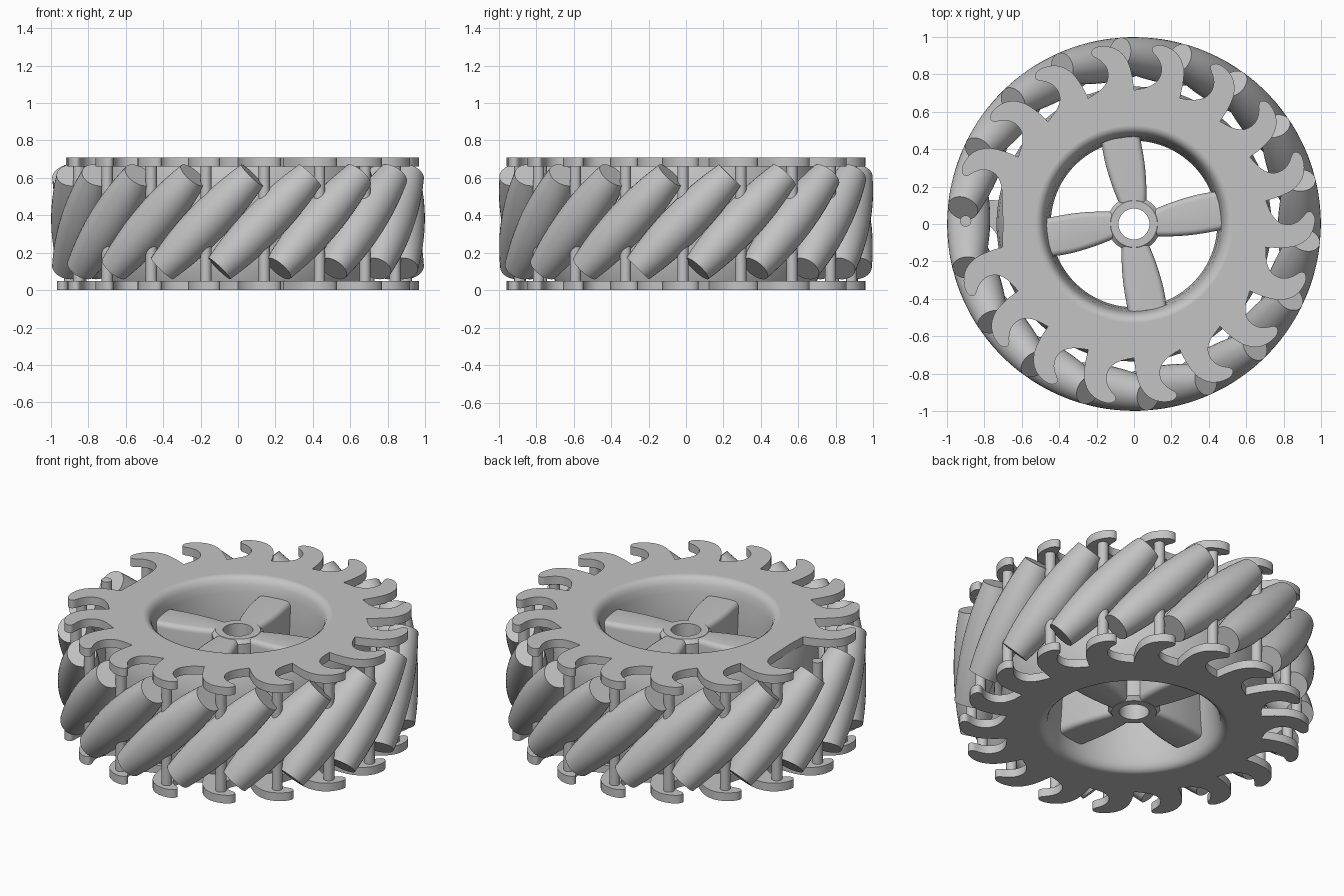
import bpy, bmesh, math
from mathutils import Matrix, Vector

cube = bpy.data.objects.get("Cube")
if cube:
    bpy.data.objects.remove(cube, do_unlink=True)

COUNT = 18
STEP = math.radians(20)
START = math.radians(179)
HEIGHT = 0.71
PLATE = 0.05

grey = bpy.data.materials.new("plain grey")
grey.use_nodes = True
grey.diffuse_color = (0.55, 0.55, 0.55, 1)
grey.node_tree.nodes["Principled BSDF"].inputs["Base Color"].default_value = (0.55, 0.55, 0.55, 1)


def finish(name, bm, angle=35):
    bmesh.ops.remove_doubles(bm, verts=bm.verts, dist=0.0003)
    bmesh.ops.recalc_face_normals(bm, faces=bm.faces)
    mesh = bpy.data.meshes.new(name)
    bm.to_mesh(mesh)
    bm.free()
    mesh.materials.append(grey)
    obj = bpy.data.objects.new(name, mesh)
    bpy.context.collection.objects.link(obj)
    bpy.ops.object.select_all(action='DESELECT')
    obj.select_set(True)
    bpy.context.view_layer.objects.active = obj
    bpy.ops.object.shade_smooth_by_angle(angle=math.radians(angle))
    return obj


def polar(r, a, z=0):
    return Vector((r * math.cos(a), r * math.sin(a), z))


def lathe(name, profile, segments, closed, start=0):
    """Spin a radius/height profile around z."""
    bm = bmesh.new()
    rings = [[bm.verts.new(polar(r, start + math.tau * i / segments, z)) for r, z in profile]
             for i in range(segments)]
    n = len(profile)
    for i in range(segments):
        a, b = rings[i], rings[(i + 1) % segments]
        for j in range(n if closed else n - 1):
            k = (j + 1) % n
            bm.faces.new((a[j], b[j], b[k], a[k]))
    if not closed:
        bm.faces.new([r[0] for r in rings])
        bm.faces.new([r[-1] for r in rings])
    return finish(name, bm)


def smooth_path(points, steps=3):
    """Catmull-Rom curve through 2D points."""
    pts = [Vector(p) for p in points]
    ext = [pts[0]] + pts + [pts[-1]]
    out = []
    for i in range(len(pts) - 1):
        a, b, c, d = ext[i:i + 4]
        for s in range(steps):
            t = s / steps
            out.append(0.5 * (2 * b + (c - a) * t + (2 * a - 5 * b + 4 * c - d) * t * t
                              + (3 * b - a - 3 * c + d) * t ** 3))
    return out + [pts[-1]]


# Hook outline: degrees from its post, radius
HOOK = [(-9, .715), (-8.3, .79), (-6.8, .87), (-4, .93), (-.5, .96), (3, .967), (4.9, .95),
        (4.8, .925), (2.9, .896), (1.3, .86), (.8, .815), (2, .77), (5.5, .735), (11, .715)]
BLUNT = [(-9, .715), (1, .70), (11, .715)]
RIM = 0.53


def hook_plate(name, low, high, skip=None):
    bm = bmesh.new()
    for k in range(COUNT):
        base = START + k * STEP
        edge = [polar(r, base + math.radians(d))
                for d, r in smooth_path(BLUNT if k == skip else HOOK)]
        arc = [polar(RIM, base + math.radians(11 - 4 * i)) for i in range(6)]
        layers = []
        for z in (low, high):
            verts = [bm.verts.new(p + Vector((0, 0, z))) for p in edge + arc]
            bm.faces.new(verts)
            layers.append(verts)
        a, b = layers
        for i in range(len(edge) - 1):
            bm.faces.new((a[i], a[i + 1], b[i + 1], b[i]))
    return finish(name, bm)


hook_plate("lower_hook_plate", 0, PLATE)
hook_plate("upper_hook_plate", HEIGHT - PLATE, HEIGHT, skip=0)

# Drum with a flared bore, mirrored about mid height, and a slightly swollen outside
flare = [(RIM, 0), (.507, .006), (.49, .02), (.478, .045), (.468, .09), (.455, .2)]
bore = flare + [(.445, HEIGHT / 2)] + [(r, HEIGHT - z) for r, z in reversed(flare)]
swell = [(.70, PLATE), (.725, .12), (.735, .2)]
outside = [(r, HEIGHT - z) for r, z in swell] + swell[::-1]
lathe("drum", bore + outside, 90, True, START + math.radians(11))

# Barrel rollers, tilted around the wheel
HALF, TILT = 0.35, math.radians(44.5)
barrel = [(.115 - .033 * (i / 6) ** 2, HALF * i / 6) for i in range(-6, 7)]
first = lathe("roller", barrel, 32, False)
for k in range(COUNT):
    roller = first
    if k:
        roller = first.copy()
        roller.name = "roller_%d" % k
        bpy.context.collection.objects.link(roller)
    roller.matrix_world = (Matrix.Rotation(START + k * STEP, 4, 'Z')
                           @ Matrix.Translation((.884, .004, .365))
                           @ Matrix.Rotation(-TILT, 4, 'X'))

# Upright posts between the hooks
post = lathe("post", [(.03, .02), (.03, .67)], 20, False)
for k in range(COUNT):
    obj = post
    if k:
        obj = post.copy()
        obj.name = "post_%d" % k
        bpy.context.collection.objects.link(obj)
    obj.location = polar(.9, START + k * STEP)

# Centre hub with an axle hole, level with the spokes
SPOKE_LOW, SPOKE_HIGH = 0.1, 0.61
lathe("hub", [(.083, SPOKE_LOW - .002), (.125, SPOKE_LOW - .002), (.145, SPOKE_LOW + .02),
              (.145, SPOKE_HIGH - .02), (.125, SPOKE_HIGH + .002), (.083, SPOKE_HIGH + .002)],
      48, True)

# Four curved spokes with rounded edges
left = smooth_path([(-.175, .445), (-.155, .33), (-.115, .2), (-.075, .1)])
right = smooth_path([(.065, .1), (.066, .2), (.056, .33), (.03, .475)])
for k in range(4):
    bm = bmesh.new()
    bottom = [bm.verts.new((p.x, p.y, SPOKE_LOW)) for p in left + right]
    face = bm.faces.new(bottom)
    ext = bmesh.ops.extrude_face_region(bm, geom=[face])
    top = [v for v in ext["geom"] if isinstance(v, bmesh.types.BMVert)]
    bmesh.ops.translate(bm, verts=top, vec=(0, 0, SPOKE_HIGH - SPOKE_LOW))
    bm.normal_update()
    rims = [e for e in bm.edges if abs(e.verts[0].co.z - e.verts[1].co.z) < .001
            and abs(e.verts[0].co.x - e.verts[1].co.x) < .06]
    bmesh.ops.bevel(bm, geom=rims, offset=.03, segments=4, profile=.5, affect='EDGES')
    spoke = finish("spoke_%d" % (k + 1), bm)
    spoke.rotation_euler.z = k * math.pi / 2
